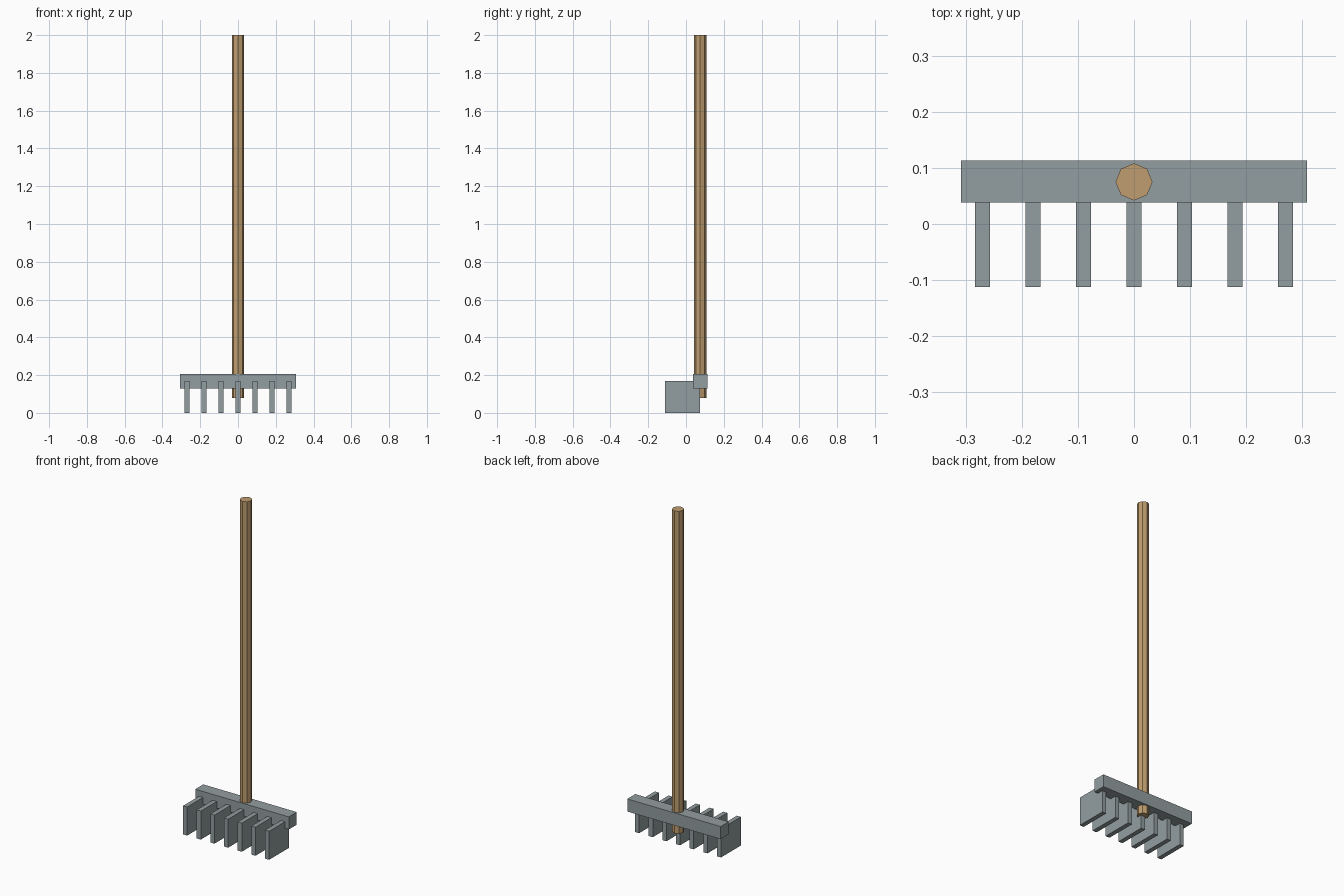
import bpy

cube = bpy.data.objects.get("Cube")
if cube:
    bpy.data.objects.remove(cube, do_unlink=True)


def material(name, rgb):
    mat = bpy.data.materials.new(name)
    mat.use_nodes = True
    color = (*rgb, 1.0)
    mat.diffuse_color = color
    mat.node_tree.nodes["Principled BSDF"].inputs["Base Color"].default_value = color
    return mat


def finish(name, mat):
    obj = bpy.context.object
    obj.name = obj.data.name = name
    obj.data.materials.append(mat)
    return obj


def box(name, low, high, mat):
    """Box between two opposite corners."""
    center = [(a + b) / 2 for a, b in zip(low, high)]
    bpy.ops.mesh.primitive_cube_add(size=1, location=center)
    obj = finish(name, mat)
    obj.scale = [b - a for a, b in zip(low, high)]
    bpy.ops.object.transform_apply(location=False, rotation=False, scale=True)
    return obj


wood = material("light_wood", (0.52, 0.34, 0.16))
steel = material("grey_steel", (0.29, 0.34, 0.35))

# Long eight-sided handle, passing through the head bar
BAR_Y = 0.075
HANDLE_LOW, HANDLE_TOP = 0.08, 2.0
bpy.ops.mesh.primitive_cylinder_add(
    vertices=8, radius=0.033, depth=HANDLE_TOP - HANDLE_LOW,
    location=(0, BAR_Y, (HANDLE_LOW + HANDLE_TOP) / 2))
finish("handle", wood)

# Head bar
box("head_bar", (-0.308, 0.038, 0.13), (0.308, 0.113, 0.205), steel)

# Seven flat tines reaching forward from the middle of the bar
TINES, SPACING, HALF_WIDTH = 7, 0.09, 0.0135
for i in range(TINES):
    x = (i - (TINES - 1) / 2) * SPACING
    box(f"tine_{i + 1}", (x - HALF_WIDTH, -0.112, 0), (x + HALF_WIDTH, BAR_Y, 0.17), steel)
